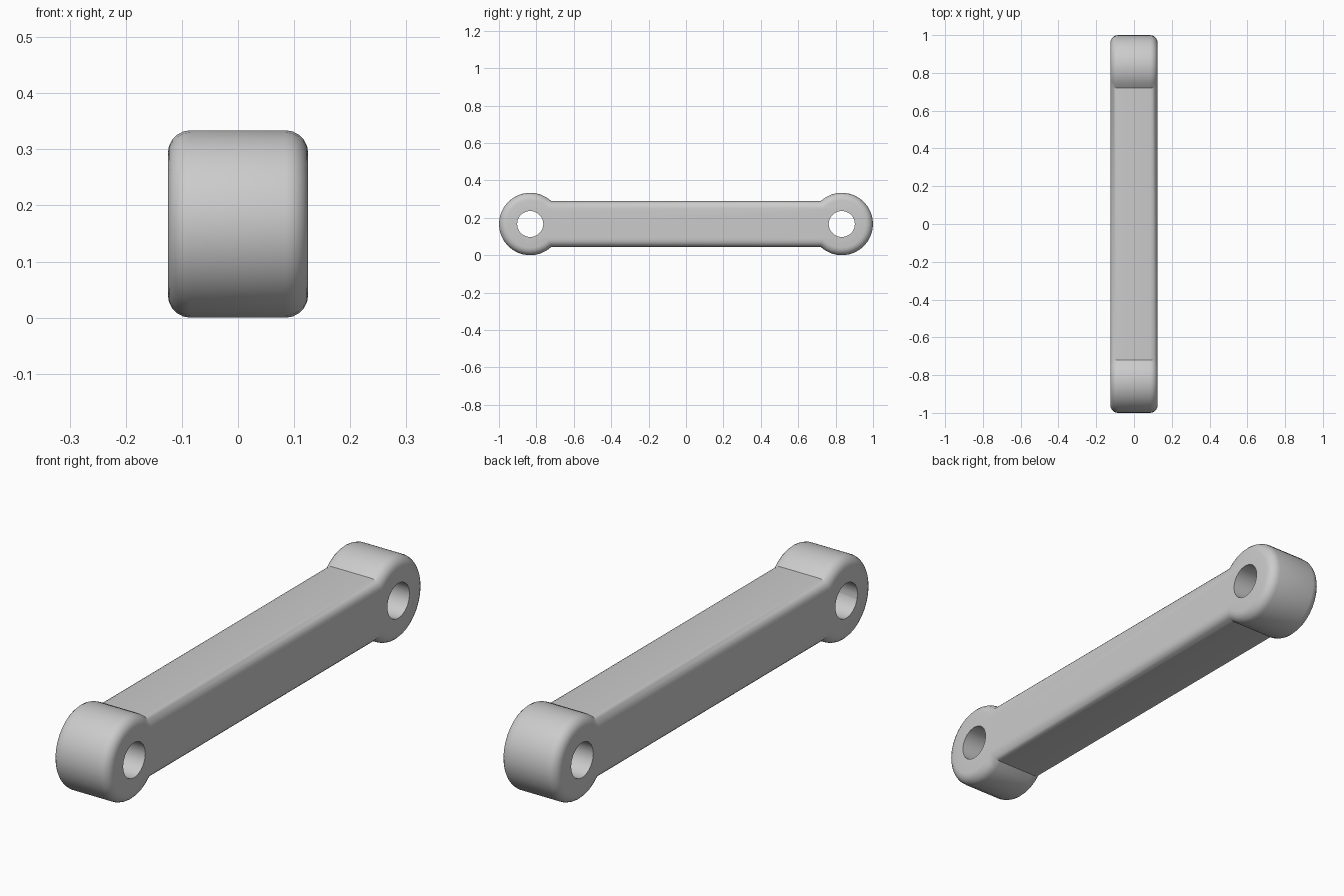
import bpy, bmesh, math

cube = bpy.data.objects.get("Cube")
if cube:
    bpy.data.objects.remove(cube, do_unlink=True)

HALF_WIDTH = 0.125
EYE_R, HOLE_R = 0.167, 0.07
EYE_Y, MID_Z = 1 - EYE_R, EYE_R
BAR_HALF = 0.122
ROUND = 0.04

grey = bpy.data.materials.new("plain grey")
grey.use_nodes = True
grey.diffuse_color = (0.6, 0.6, 0.6, 1)
grey.node_tree.nodes["Principled BSDF"].inputs["Base Color"].default_value = (0.6, 0.6, 0.6, 1)


def make_object(name, bm):
    mesh = bpy.data.meshes.new(name)
    bm.to_mesh(mesh)
    bm.free()
    mesh.materials.append(grey)
    obj = bpy.data.objects.new(name, mesh)
    bpy.context.collection.objects.link(obj)
    return obj


def prism(points, half):
    """Extrude a (y, z) outline along x."""
    bm = bmesh.new()
    face = bm.faces.new([bm.verts.new((-half, y, z)) for y, z in points])
    moved = bmesh.ops.extrude_face_region(bm, geom=[face])["geom"]
    bmesh.ops.translate(bm, vec=(2 * half, 0, 0),
                        verts=[v for v in moved if isinstance(v, bmesh.types.BMVert)])
    bmesh.ops.recalc_face_normals(bm, faces=bm.faces)
    return bm


def arc(side, radius, sweep, steps):
    """Arc around the eye centre, symmetric about the outward direction."""
    return [(side * (EYE_Y + radius * math.cos(a)), MID_Z + side * radius * math.sin(a))
            for a in (-sweep + 2 * sweep * i / steps for i in range(steps + 1))]


# Link body: two round eyes joined by a straight bar
sweep = math.pi - math.asin(BAR_HALF / EYE_R)
bm = prism(arc(1, EYE_R, sweep, 24) + arc(-1, EYE_R, sweep, 24), HALF_WIDTH)

# Rounded rims on both side faces
rims = [e for e in bm.edges if abs(e.verts[0].co.x - e.verts[1].co.x) < 1e-5]
bmesh.ops.bevel(bm, geom=rims, offset=ROUND, segments=5, profile=0.5, affect='EDGES')
link = make_object("connecting_link", bm)

# Pin holes through the eyes
for side, label in ((1, "back"), (-1, "front")):
    cutter = make_object(label + "_hole_cutter",
                         prism(arc(side, HOLE_R, math.pi, 20)[:-1], HALF_WIDTH * 2))
    cutter.hide_render = True
    cutter.hide_set(True)
    mod = link.modifiers.new(label + "_hole", 'BOOLEAN')
    mod.operation = 'DIFFERENCE'
    mod.solver = 'EXACT'
    mod.object = cutter

# Bake the holes, then shade smooth with sharp corners
bpy.ops.object.select_all(action='DESELECT')
link.select_set(True)
bpy.context.view_layer.objects.active = link
for mod in list(link.modifiers):
    bpy.ops.object.modifier_apply(modifier=mod.name)
for obj in [o for o in bpy.data.objects if o.name.endswith("_hole_cutter")]:
    bpy.data.objects.remove(obj, do_unlink=True)
bpy.ops.object.shade_smooth_by_angle(angle=math.radians(30))
